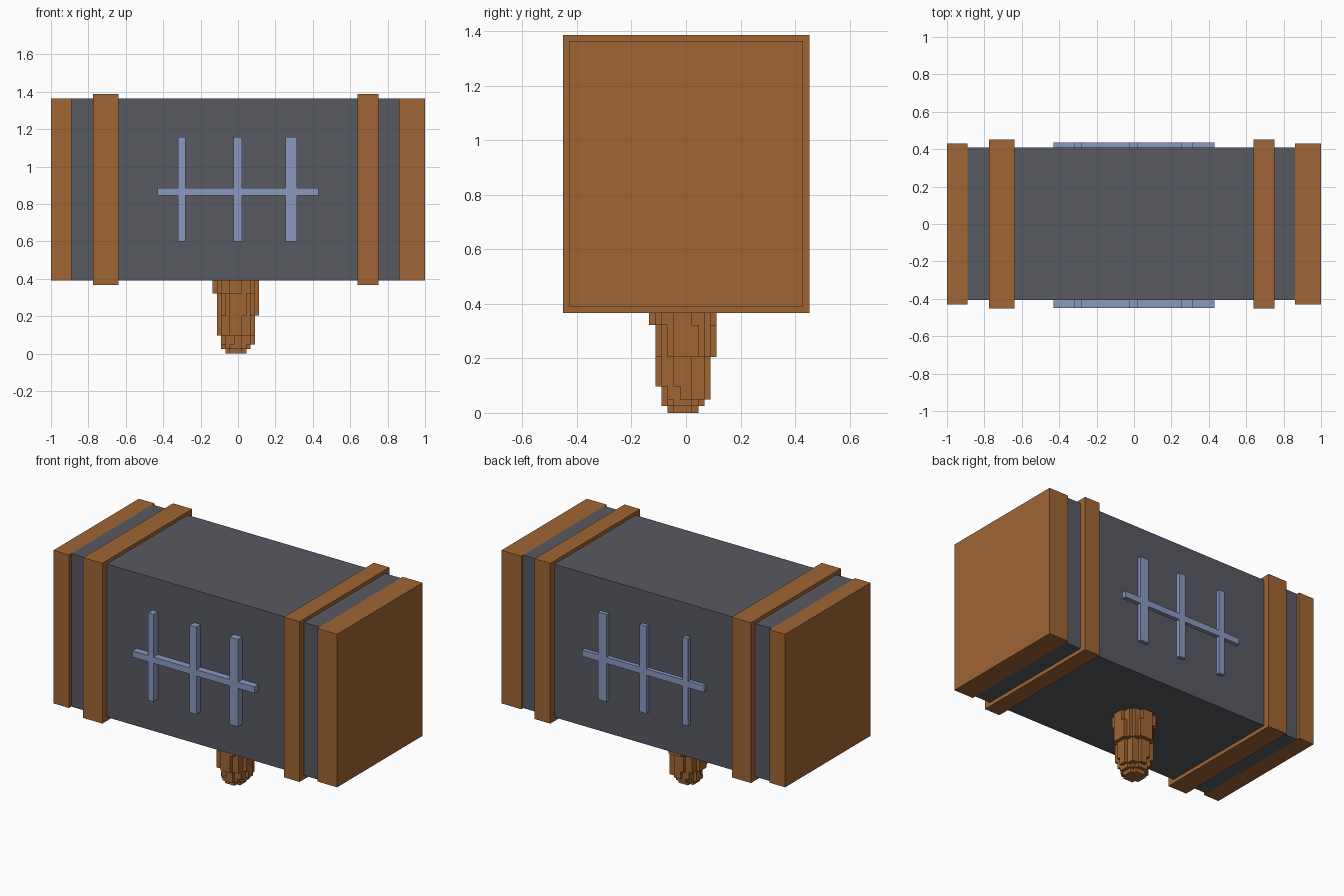
import bpy
import bmesh
from math import hypot

if "Cube" in bpy.data.objects:
    bpy.data.objects.remove(bpy.data.objects["Cube"], do_unlink=True)


def material(name, rgb):
    mat = bpy.data.materials.new(name)
    mat.use_nodes = True
    color = (*rgb, 1.0)
    mat.diffuse_color = color
    mat.node_tree.nodes["Principled BSDF"].inputs["Base Color"].default_value = color
    return mat


wood = material("brown wood", (0.352, 0.133, 0.033))
stone = material("dark grey stone", (0.095, 0.102, 0.119))
rune = material("pale blue rune", (0.25, 0.32, 0.52))


def finish(name, bm, mat):
    mesh = bpy.data.meshes.new(name)
    bm.to_mesh(mesh)
    bm.free()
    mesh.materials.append(mat)
    obj = bpy.data.objects.new(name, mesh)
    bpy.context.collection.objects.link(obj)
    return obj


def box(name, xs, ys, zs, mat):
    bm = bmesh.new()
    bmesh.ops.create_cube(bm, size=1.0)
    for v in bm.verts:
        v.co = [lim[0] if c < 0 else lim[1] for c, lim in zip(v.co, (xs, ys, zs))]
    return finish(name, bm, mat)


# Hammer head with end caps and raised bands
HEAD_Z = (0.39, 1.365)
box("head_core", (-0.89, 0.86), (-0.407, 0.41), HEAD_Z, stone)
for side, cap_x, band_x in (("right", (-1.0, -0.89), (-0.775, -0.64)),
                            ("left", (0.86, 1.0), (0.64, 0.75))):
    box(side + "_end_cap", cap_x, (-0.43, 0.43), HEAD_Z, wood)
    box(side + "_band", band_x, (-0.452, 0.453), (0.366, 1.387), wood)

# Raised rune bars on the front and back
for side, depth in (("front", (-0.45, -0.40)), ("back", (0.40, 0.435))):
    box(side + "_rune_crossbar", (-0.43, 0.43), depth, (0.845, 0.885), rune)
    for label, xs in (("right", (-0.32, -0.28)), ("middle", (-0.025, 0.022)),
                      ("left", (0.255, 0.315))):
        box(f"{side}_rune_{label}_bar", xs, depth, (0.6, 1.157), rune)

# Stepped handle: stacked blocky discs, each with a cell range and a top height
CELL = 0.0225
discs = [(-3, 2, 0.025), (-4, 3, 0.05), (-4, 4, 0.097),
         (-5, 4, 0.205), (-5, 5, 0.322), (-6, 5, 0.40)]
levels = [0.0] + [d[2] for d in discs]
cells = set()
for k, (lo, hi, top) in enumerate(discs):
    mid, radius = (lo + hi) / 2, (hi - lo) / 2 - 0.2
    for i in range(lo, hi):
        for j in range(lo, hi):
            if hypot(i + 0.5 - mid, j + 0.5 - mid) < radius:
                cells.add((i, j, k))

# Skin only the exposed cell sides
bm = bmesh.new()
for cell in cells:
    for axis in range(3):
        for step in (0, 1):
            neighbour = list(cell)
            neighbour[axis] += 2 * step - 1
            if tuple(neighbour) in cells:
                continue
            corners = []
            for a, b in ((0, 0), (1, 0), (1, 1), (0, 1)):
                p = list(cell)
                p[axis] += step
                p[(axis + 1) % 3] += a
                p[(axis + 2) % 3] += b
                corners.append(bm.verts.new((p[0] * CELL, p[1] * CELL, levels[p[2]])))
            bm.faces.new(corners if step else corners[::-1])
bmesh.ops.remove_doubles(bm, verts=bm.verts, dist=0.0005)
bmesh.ops.dissolve_limit(bm, angle_limit=0.02, verts=bm.verts, edges=bm.edges)
finish("handle", bm, wood)
